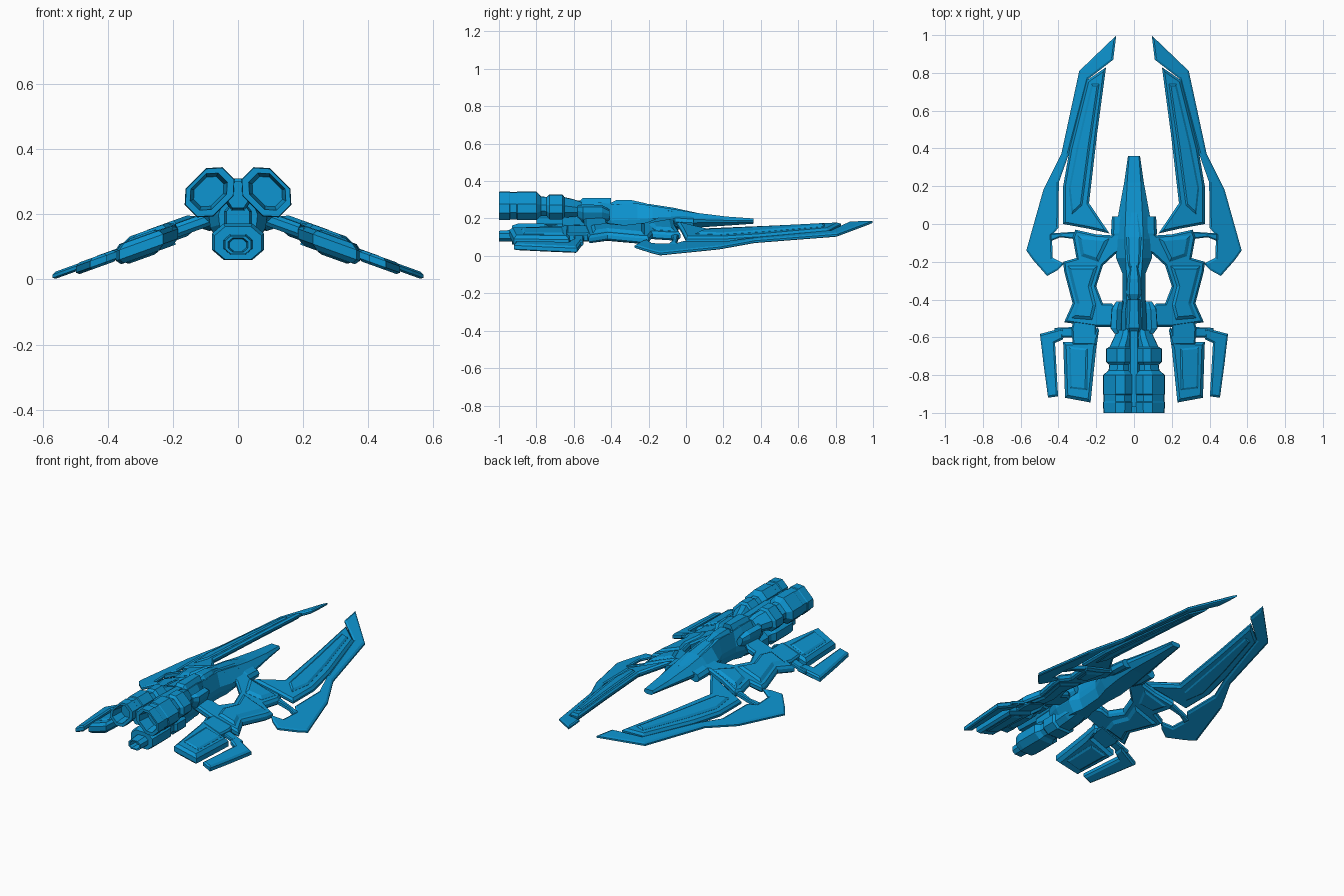
import bpy, bmesh, math

blue = bpy.data.materials.new("hull blue")
blue.diffuse_color = (0.004, 0.30, 0.64, 1)


def finish(name, bm, mirror):
    bmesh.ops.recalc_face_normals(bm, faces=bm.faces[:])
    me = bpy.data.meshes.new(name)
    bm.to_mesh(me)
    bm.free()
    me.materials.append(blue)
    ob = bpy.data.objects.new(name, me)
    bpy.context.collection.objects.link(ob)
    if mirror:
        ob.modifiers.new("mirror", 'MIRROR')
    return ob


def loft(name, rings, mirror=False):
    """Skin a list of equal-length rings and cap both ends."""
    bm = bmesh.new()
    vs = [[bm.verts.new(p) for p in r] for r in rings]
    n = len(vs[0])
    for a, b in zip(vs, vs[1:]):
        for i in range(n):
            bm.faces.new((a[i], a[(i + 1) % n], b[(i + 1) % n], b[i]))
    bm.faces.new(vs[0])
    bm.faces.new(vs[-1])
    return finish(name, bm, mirror)


def hull(name, stations):
    """Stations: y, half width, top half width, bottom z, shoulder z, top z."""
    rings = []
    for y, w, wt, zb, zm, zt in stations:
        half = [(wt, zt), (w, zm), (w * 0.95, zm - (zm - zb) * 0.4), (w * 0.55, zb)]
        pts = half + [(-x, z) for x, z in reversed(half)]
        rings.append([(x, y, z) for x, z in pts])
    return loft(name, rings)


def pod(name, rx, rz, tilt, stations, mirror=False):
    """Chamfered pod. Stations: y, scale, centre x, centre z."""
    prof = [(1, .45), (.55, 1), (-.55, 1), (-1, .45), (-1, -.45), (-.55, -1), (.55, -1), (1, -.45)]
    c, s = math.cos(tilt), math.sin(tilt)
    rings = []
    for y, k, cx, cz in stations:
        pts = [(px * rx * k, pz * rz * k) for px, pz in prof]
        rings.append([(cx + a * c - b * s, y, cz + a * s + b * c) for a, b in pts])
    return loft(name, rings, mirror)


def plate(name, outline, rim, crown, inset, dz=0.0):
    """Bevelled plate lying in the drooping wing plane, mirrored."""
    bm = bmesh.new()
    def ring(h):
        return [bm.verts.new((x, y, 0.215 - 0.36 * x + dz + h)) for x, y in outline]
    lo, hi = ring(-rim / 2), ring(rim / 2)
    n = len(lo)
    for i in range(n):
        j = (i + 1) % n
        bm.faces.new((lo[i], lo[j], hi[j], hi[i]))
    caps = [(bm.faces.new(hi), 1), (bm.faces.new(lo[::-1]), -1)]
    bmesh.ops.recalc_face_normals(bm, faces=bm.faces[:])
    for f, sign in caps:
        bmesh.ops.inset_region(bm, faces=[f], thickness=inset, use_even_offset=True)
        for v in f.verts:
            v.co.z += sign * crown
    return finish(name, bm, True)


# Fuselage, nose to tail
hull("nose_fuselage", [
    (0.36, .032, .026, .172, .188, .200), (0.22, .052, .036, .162, .190, .210),
    (0.04, .085, .045, .150, .195, .232), (-0.08, .098, .048, .135, .195, .252),
    (-0.18, .095, .045, .120, .200, .268), (-0.26, .062, .040, .110, .195, .280),
    (-0.40, .060, .040, .100, .190, .278), (-0.46, .090, .045, .095, .200, .285),
    (-0.57, .090, .045, .100, .200, .285), (-0.66, .060, .035, .120, .200, .265)])
# Raised cockpit canopy
hull("canopy", [
    (0.06, .030, .015, .20, .222, .230), (-0.07, .060, .028, .20, .238, .258),
    (-0.20, .048, .024, .21, .258, .278), (-0.24, .030, .018, .22, .262, .282)])
# Dorsal spine and tail block
hull("dorsal_spine", [
    (-0.21, .020, .012, .23, .262, .280), (-0.29, .040, .022, .23, .272, .298),
    (-0.37, .042, .024, .23, .275, .300), (-0.40, .030, .018, .23, .270, .285)])
hull("tail_block", [
    (-0.40, .035, .020, .22, .280, .310), (-0.55, .042, .026, .22, .285, .310),
    (-0.60, .035, .020, .22, .255, .268)])
# Side intakes beside the tail and shoulder blocks at the wing root
pod("intake", .028, .045, -.4, [(-0.41, .6, .075, .22), (-0.45, 1, .085, .225),
    (-0.55, 1.05, .09, .225), (-0.58, .7, .08, .235)], True)
pod("shoulder_block", .045, .028, -.35, [(0.04, .9, .075, .18), (-0.05, 1, .075, .185),
    (-0.12, .7, .07, .185)], True)

# Twin upper engines with recessed nozzles
pod("upper_engine", .082, .060, -math.pi / 4, [
    (-0.56, .50, .050, .25), (-0.60, .62, .058, .255), (-0.65, .70, .075, .26),
    (-0.66, .86, .082, .262), (-0.73, .86, .082, .262), (-0.745, .66, .080, .264),
    (-0.775, .68, .082, .266), (-0.80, 1, .087, .268), (-0.90, 1, .087, .268),
    (-0.905, .95, .087, .268), (-0.94, .95, .087, .268), (-0.945, 1, .087, .268),
    (-1.0, .97, .087, .268), (-1.0, .74, .090, .270), (-0.93, .60, .090, .270)], True)
# Link between the upper engines
pod("engine_bridge", .035, .045, 0, [(-0.56, 1, 0, .25), (-0.76, 1, 0, .255), (-0.97, .9, 0, .26)])
# Lower engine
pod("lower_engine", .080, .056, 0, [
    (-0.42, .55, 0, .135), (-0.52, .80, 0, .125), (-0.60, .80, 0, .118),
    (-0.61, .95, 0, .116), (-0.69, .95, 0, .116), (-0.705, .76, 0, .116),
    (-0.735, .78, 0, .116), (-0.76, 1, 0, .116), (-0.90, 1, 0, .116),
    (-0.93, .90, 0, .112), (-0.93, .55, 0, .108), (-1.0, .50, 0, .106),
    (-1.0, .38, 0, .106), (-0.95, .32, 0, .106)])
# Pylon joining the engines
pod("engine_pylon", .045, .050, 0, [(-0.55, 1, 0, .19), (-0.80, .8, 0, .19)])

# Forward prongs: inner panel, ridge and outer blade
plate("prong_panel", [(.148, .83), (.195, .48), (.238, .11), (.13, -.05), (.24, -.025),
    (.375, 0), (.375, .20), (.34, .40), (.25, .76)], .012, .012, .012, .004)
plate("prong_ridge", [(.185, .74), (.235, .40), (.275, .10), (.33, .05), (.345, .19),
    (.30, .42), (.225, .74)], .034, .008, .010, .006)
plate("prong_blade", [(.094, .998), (.29, .81), (.385, .37), (.48, .18), (.57, -.14),
    (.535, -.19), (.46, -.275), (.405, -.245), (.37, -.21), (.43, -.18), (.435, -.06),
    (.40, -.02), (.398, .22), (.345, .37), (.24, .77), (.11, .87)], .010, .006, .010)
plate("blade_connector", [(.30, -.04), (.44, -.05), (.44, -.09), (.39, -.07), (.31, -.08)],
      .018, .005, .006)

# Middle wing with its roots, crowned panels on top
plate("middle_wing", [(.05, .0), (.12, -.06), (.20, -.055), (.31, -.03), (.325, -.07),
    (.305, -.18), (.375, -.20), (.37, -.25), (.325, -.42), (.37, -.52), (.20, -.545),
    (.06, -.545), (.06, -.47), (.12, -.42), (.165, -.42), (.20, -.33), (.165, -.22),
    (.10, -.16), (.05, -.14)], .020, .012, .010, .003)
plate("middle_wing_front_panel", [(.13, -.075), (.30, -.06), (.28, -.17), (.19, -.20)],
      .040, .012, .018, .006)
plate("middle_wing_rear_panel", [(.19, -.22), (.355, -.22), (.305, -.42), (.335, -.50),
    (.22, -.51), (.20, -.43), (.225, -.33)], .040, .014, .018, .003)

# Rear panels, hinges and outer fins
plate("rear_hinge", [(.20, -.51), (.32, -.51), (.33, -.55), (.325, -.64), (.20, -.64)],
      .030, .008, .008)
plate("rear_panel", [(.195, -.545), (.225, -.62), (.375, -.625), (.365, -.92), (.23, -.945),
    (.215, -.80), (.20, -.66), (.185, -.56)], .030, .016, .016, -.008)
plate("rear_panel_cover", [(.245, -.66), (.345, -.65), (.34, -.87), (.25, -.88)],
      .064, .006, .010, -.008)
plate("fin_connector", [(.31, -.545), (.42, -.55), (.42, -.60), (.31, -.60)], .014, .005, .006)
plate("rear_fin", [(.37, -.548), (.498, -.582), (.478, -.75), (.455, -.92), (.402, -.912),
    (.418, -.63), (.375, -.61)], .020, .008, .010, -.005)
